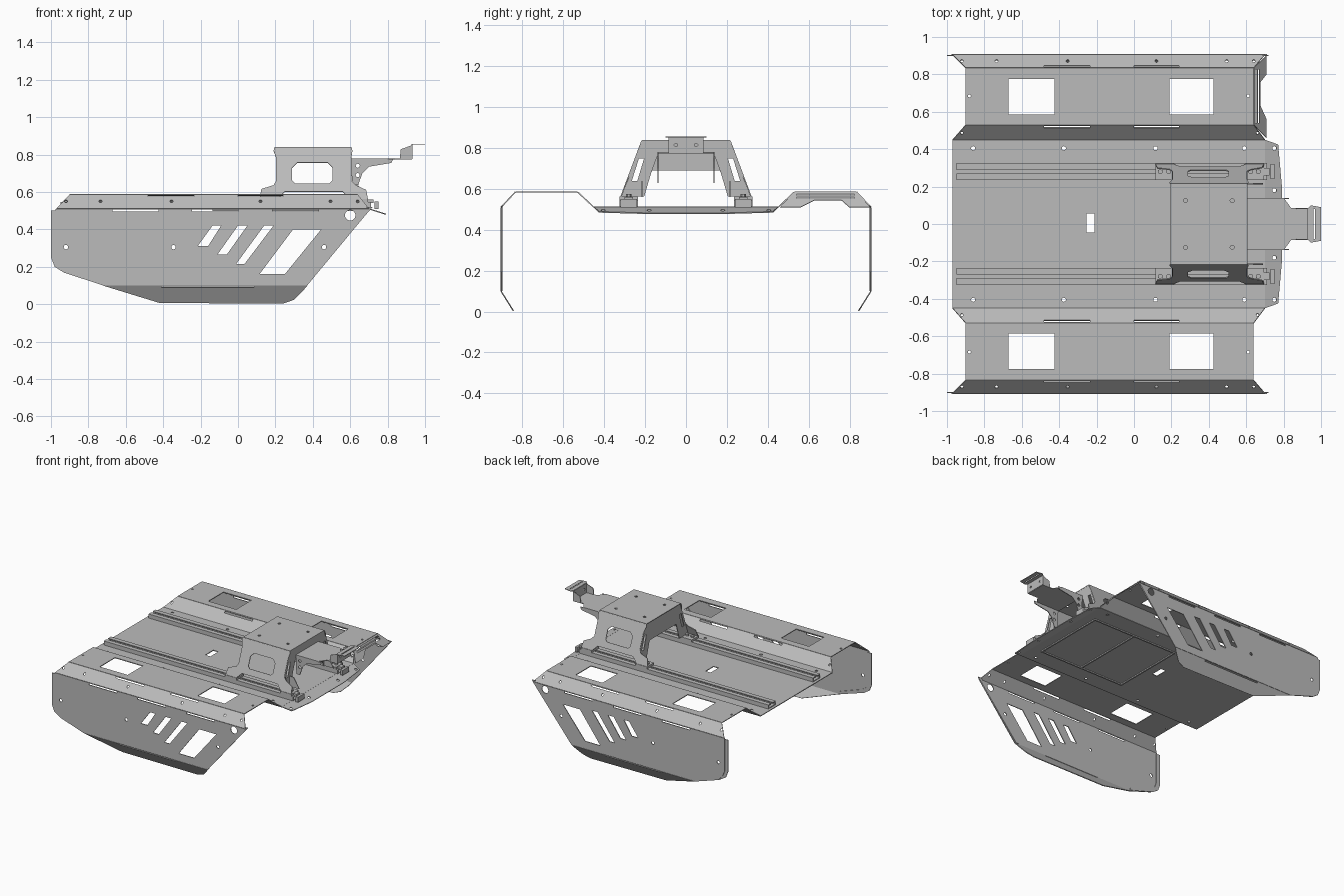
import bpy, bmesh, math
from mathutils import Vector

cube = bpy.data.objects.get("Cube")
if cube:
    bpy.data.objects.remove(cube, do_unlink=True)

metal = bpy.data.materials.new("bare_grey_metal")
metal.use_nodes = True
metal.diffuse_color = (0.5, 0.5, 0.5, 1)
metal.node_tree.nodes["Principled BSDF"].inputs["Base Color"].default_value = (0.5, 0.5, 0.5, 1)


def finish(name, bm, mirror=False, thick=0):
    bmesh.ops.recalc_face_normals(bm, faces=bm.faces)
    mesh = bpy.data.meshes.new(name)
    bm.to_mesh(mesh)
    bm.free()
    mesh.materials.append(metal)
    ob = bpy.data.objects.new(name, mesh)
    bpy.context.collection.objects.link(ob)
    if mirror:
        mod = ob.modifiers.new("both_sides", "MIRROR")
        mod.use_axis = (False, True, False)
        mod.use_mirror_merge = False
    if thick:
        mod = ob.modifiers.new("sheet_thickness", "SOLIDIFY")
        mod.thickness = thick
        mod.offset = 0
    return ob


def sheet(name, outline, place, holes=(), mirror=False, thick=0.006):
    """Flat cut plate with holes, laid out in 2D and placed in space."""
    bm = bmesh.new()
    for loop in [outline, *holes]:
        vs = [bm.verts.new((u, v, 0)) for u, v in loop]
        for i, v in enumerate(vs):
            bm.edges.new((v, vs[i - 1]))
    bmesh.ops.triangle_fill(bm, use_beauty=True, edges=bm.edges[:], normal=(0, 0, 1))
    for v in bm.verts:
        v.co = Vector(place(v.co.x, v.co.y))
    return finish(name, bm, mirror, thick)


def box(name, x, y, z, mirror=False):
    bm = bmesh.new()
    bmesh.ops.create_cube(bm, size=1)
    for v in bm.verts:
        v.co = Vector([(a + b) / 2 + c * (b - a) for c, (a, b) in zip(v.co, (x, y, z))])
    return finish(name, bm, mirror)


def rect(a, b, c, d):
    return [(a, c), (b, c), (b, d), (a, d)]


def disc(x, y, r=0.011, n=12):
    return [(x + r * math.cos(i * math.tau / n), y + r * math.sin(i * math.tau / n)) for i in range(n)]


def slant(x0, x1, z0, x2, x3, z1):
    return [(x0, z0), (x1, z0), (x3, z1), (x2, z1)]


def sym(half):
    return half + [(-a, b) for a, b in reversed(half)]


def flat(z):
    return lambda x, y: (x, y, z)


def upright(y):
    return lambda x, z: (x, y, z)


def across(x):
    return lambda y, z: (x, y, z)


LOW, HIGH = 0.51, 0.585
fold_slots = [(-0.48, -0.235), (0.0, 0.24)]

# Centre deck
holes = [disc(x, s * 0.405) for x in (-0.86, -0.375, 0.115, 0.59) for s in (-1, 1)]
sheet("centre_deck", rect(-0.97, 0.70, -0.45, 0.45), flat(LOW),
      holes + [rect(-0.255, -0.21, -0.045, 0.055)])

# Sloping nose lip
lip = [(0.70, 0.45), (0.77, 0.425), (0.79, 0.2), (0.79, -0.2), (0.77, -0.425), (0.70, -0.45)]
sheet("nose_lip", lip, lambda x, y: (x, y, LOW - (x - 0.70) * 0.33),
      [disc(0.75, y) for y in (-0.405, -0.18, 0.18, 0.405)])

# Raised side decks with their inner and outer slopes
trapezoid = [(-0.97, LOW), (0.70, LOW), (0.64, HIGH), (-0.90, HIGH)]
sheet("inner_slope", trapezoid, lambda x, z: (x, 0.45 + (z - LOW) * 1.07, z),
      [rect(a, b, 0.571, 0.581) for a, b in fold_slots]
      + [disc(x, 0.545, 0.007) for x in (-0.92, 0.66)], mirror=True)
sheet("raised_side_deck", rect(-0.90, 0.64, 0.53, 0.835), flat(HIGH),
      [rect(-0.67, -0.425, 0.585, 0.775), rect(0.19, 0.425, 0.585, 0.775),
       disc(-0.88, 0.685, 0.008), disc(0.61, 0.685, 0.008)], mirror=True)
sheet("outer_slope", trapezoid, lambda x, z: (x, 0.835 + (HIGH - z) * 0.933, z),
      [rect(a, b, 0.574, 0.582) for a, b in fold_slots]
      + [disc(x, 0.548, 0.008) for x in (-0.92, -0.735, -0.355, 0.12, 0.495, 0.64)], mirror=True)

# Side walls with slanted vents
wall = [(-0.975, LOW), (-0.975, 0.25), (-0.955, 0.205), (-0.92, 0.165), (-0.72, 0.1),
        (0.37, 0.1), (0.71, LOW)]
vents = [slant(-0.216, -0.16, 0.31, -0.136, -0.09, 0.42),
         slant(-0.11, -0.06, 0.265, 0.0, 0.05, 0.42),
         slant(-0.01, 0.035, 0.215, 0.14, 0.19, 0.42),
         slant(0.115, 0.25, 0.16, 0.295, 0.445, 0.4)]
wall_slots = [rect(a, a + 0.245, 0.494, 0.506) for a in (-0.67, -0.245, 0.185)]
sheet("side_wall", wall, upright(0.905),
      vents + wall_slots + [disc(0.60, 0.475, 0.028, 20)]
      + [disc(x, 0.305, 0.012) for x in (-0.92, -0.345, 0.46)], mirror=True)

# Inward folded wall bottoms
sheet("lower_fold", [(-0.72, 0.1), (-0.42, 0.008), (0.24, 0.004), (0.30, 0.025), (0.345, 0.07), (0.37, 0.1)],
      lambda x, z: (x, 0.905 - (0.1 - z) * 0.63, z), [rect(-0.41, 0.085, 0.09, 0.097)], mirror=True)

# Edge rims lining the walls
sheet("rear_rim", [(-1, 0.5), (-1, 0.25), (-0.98, 0.2), (-0.93, 0.168), (-0.72, 0.105), (-0.72, 0.125),
                   (-0.91, 0.19), (-0.95, 0.215), (-0.965, 0.26), (-0.965, 0.5)], upright(0.9), mirror=True)
sheet("front_rim", [(0.36, 0.1), (0.72, 0.52), (0.69, 0.52), (0.33, 0.1)], upright(0.9), mirror=True)

# Slatted flange at the front of the left-hand deck
sheet("slatted_flange", [(0.46, LOW), (0.53, HIGH), (0.835, HIGH), (0.9, LOW), (0.80, LOW),
                         (0.76, 0.545), (0.63, 0.545), (0.56, LOW)],
      lambda y, z: (0.64 + (HIGH - z) * 0.9, y, z),
      [rect(0.54, 0.825, z, z + 0.008) for z in (0.552, 0.567)], thick=0.004)

# Slotted mounting rails
c_half = [(0.045, 0), (0.045, 0.032), (0.01, 0.032), (0.01, 0.025), (0.037, 0.025), (0.037, 0.006)]
rail = sheet("mounting_rail", sym(c_half), lambda y, z: (-0.95, 0.28 + y, LOW + 0.003 + z), mirror=True, thick=0)
bm = bmesh.new()
bm.from_mesh(rail.data)
out = bmesh.ops.extrude_face_region(bm, geom=bm.faces[:])
bmesh.ops.translate(bm, vec=(1.66, 0, 0), verts=[g for g in out["geom"] if isinstance(g, bmesh.types.BMVert)])
bmesh.ops.recalc_face_normals(bm, faces=bm.faces)
bm.to_mesh(rail.data)
bm.free()
box("rail_end_stop", (0.73, 0.75), (0.24, 0.32), (LOW, 0.55), True)
box("rail_clamp", (0.69, 0.725), (0.26, 0.30), (0.54, 0.56), True)

# Ribs under the deck
for y in (-0.3, 0.3):
    box("underside_long_rib", (-0.13, 0.62), (y - 0.006, y + 0.006), (0.498, 0.508))
for x in (-0.13, 0.25, 0.62):
    box("underside_cross_rib", (x - 0.006, x + 0.006), (-0.3, 0.3), (0.498, 0.508))

# Tower: top, slanted sides and end frames
sheet("tower_top", rect(0.195, 0.607, -0.215, 0.215), flat(0.837),
      [disc(x, s * 0.125) for x in (0.275, 0.525) for s in (-1, 1)])
tower_side = [(0.195, 0.837), (0.607, 0.837), (0.612, 0.82), (0.605, 0.78), (0.605, 0.66), (0.63, 0.635),
              (0.685, 0.61), (0.695, 0.56), (0.60, 0.56), (0.56, 0.6), (0.25, 0.6), (0.21, 0.56),
              (0.115, 0.56), (0.125, 0.615), (0.19, 0.635), (0.205, 0.66), (0.205, 0.78), (0.19, 0.82)]
window = [(0.29, 0.66), (0.305, 0.645), (0.49, 0.645), (0.505, 0.66), (0.505, 0.73),
          (0.48, 0.755), (0.315, 0.755), (0.29, 0.73)]
sheet("tower_side", tower_side, lambda x, z: (x, 0.215 + (0.837 - z) * 0.375, z), [window], mirror=True)
leg_hole = [(0.205, 0.75), (0.23, 0.75), (0.265, 0.64), (0.238, 0.64)]
leg_holes = [leg_hole, [(-y, z) for y, z in leg_hole]]
for name, x, top, inner in (("tower_front_frame", 0.603, 0.775, 0.135), ("tower_rear_frame", 0.205, 0.69, 0.165)):
    half = [(0.215, 0.835), (0.318, 0.562), (0.205, 0.562), (0.17, 0.68), (inner, top)]
    sheet(name, sym(half), across(x), leg_holes)

# Tower feet with bolts
for x0, x1 in ((0.115, 0.215), (0.60, 0.695)):
    box("tower_foot", (x0, x1), (0.235, 0.325), (0.543, 0.562), True)
    for x in (x0 + 0.025, x1 - 0.03):
        bm = bmesh.new()
        bmesh.ops.create_cone(bm, cap_ends=True, segments=6, radius1=0.014, radius2=0.014, depth=0.014)
        bmesh.ops.translate(bm, vec=(x, 0.28, 0.568), verts=bm.verts)
        finish("foot_bolt", bm, True)

# Forward arm with side gussets
arm = [(0.60, 0.14), (0.80, 0.14), (0.83, 0.10), (0.84, 0.085), (0.93, 0.085)]
sheet("arm_plate", arm + [(x, -y) for x, y in reversed(arm)], flat(0.777))
gusset = [(0.605, 0.777), (0.83, 0.777), (0.82, 0.755), (0.70, 0.735), (0.665, 0.70), (0.64, 0.63), (0.61, 0.63)]
sheet("arm_gusset", gusset, upright(0.137), [disc(0.64, 0.69), disc(0.64, 0.74)], mirror=True)
sheet("front_leg_brace", [(0.605, 0.64), (0.64, 0.64), (0.69, 0.56), (0.605, 0.56)], upright(0.215), mirror=True)

# Arm tip bracket
sheet("tip_cheek", [(0.865, 0.78), (0.93, 0.78), (0.93, 0.85), (0.87, 0.828)], upright(0.082), mirror=True)
sheet("tip_face", rect(-0.085, 0.085, 0.777, 0.855), across(0.93),
      [disc(s * 0.05, 0.815, 0.008) for s in (-1, 1)])
sheet("tip_plate", [(0.93, 0.085), (0.945, 0.1), (1.0, 0.09), (1.0, -0.09), (0.945, -0.1), (0.93, -0.085)],
      flat(0.855), [rect(0.96, 0.968, -0.08, 0.08)], thick=0.005)
